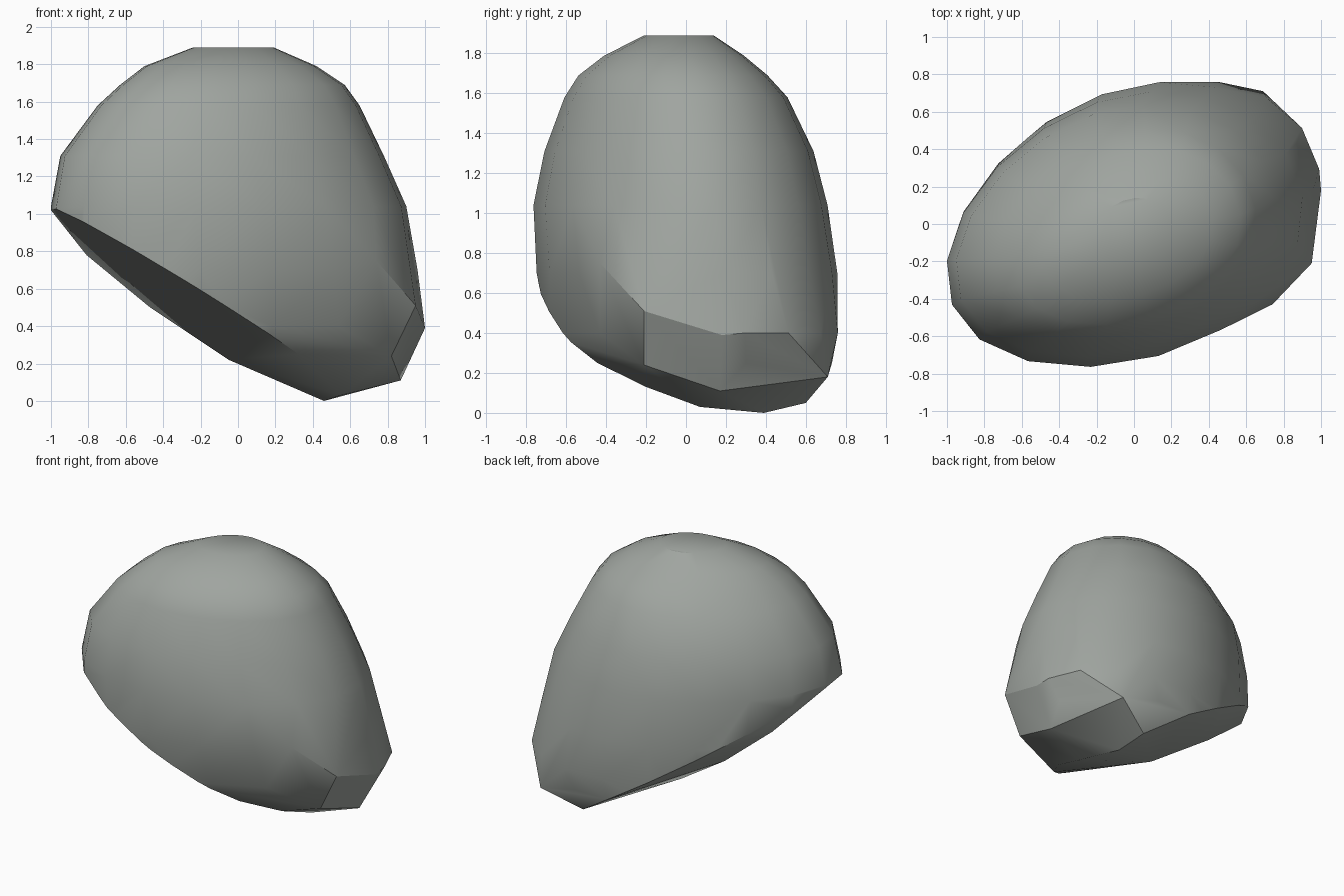
import bpy, bmesh, math
from mathutils import Vector

cube = bpy.data.objects.get("Cube")
if cube:
    bpy.data.objects.remove(cube, do_unlink=True)

# Stone colour
stone = bpy.data.materials.new("grey_stone")
stone.use_nodes = True
colour = (0.35, 0.375, 0.35, 1)
stone.diffuse_color = colour
bsdf = stone.node_tree.nodes["Principled BSDF"]
bsdf.inputs["Base Color"].default_value = colour
bsdf.inputs["Roughness"].default_value = 0.9

# Level sections: height, x range, y range and skew of an egg-shaped ring
SECTIONS = [
    (1.89, -.24, .19, -.21, .14, .25),
    (1.79, -.50, .42, -.41, .29, .25),
    (1.69, -.63, .57, -.54, .41, .25),
    (1.58, -.75, .65, -.61, .51, .24),
    (1.31, -.95, .78, -.71, .64, .23),
    (1.04, -1.0, .90, -.765, .71, .23),
    (0.70, -1.0, .96, -.75, .76, .25),
    (0.40, -1.0, .99, -.70, .77, .36),
    (0.25, -.95, .90, -.62, .74, .36),
]
SIDES = 18
EGG = 0.1

# Chipped facet on the +x side, with the corners beside it
CHIP = [(.95, -.21, .51), (1, .18, .39), (.87, .17, .11), (.82, -.21, .24),
        (.74, -.43, .75), (.69, .71, .18)]

# Shallow bulge of the underside
BELLY = [(.46, .39, 0), (.42, .6, .05), (.55, .07, .03), (.5, -.2, .13),
         (-.05, .12, .22), (-.47, .22, .5), (-.81, .15, .78)]


def section_points(z, x0, x1, y0, y1, skew):
    for i in range(SIDES):
        t = math.tau * i / SIDES
        x = math.cos(t) * (1 - EGG * math.sin(t))
        yield Vector(((x0 + x1) / 2 + (x1 - x0) / 2 * x,
                      (y0 + y1) / 2 + (y1 - y0) / 2 * math.sin(t + skew), z))


def wrap(bm, points):
    """Add points and replace the mesh with the hull of everything."""
    bmesh.ops.delete(bm, geom=bm.faces[:], context='FACES_KEEP_BOUNDARY')
    bmesh.ops.delete(bm, geom=bm.edges[:], context='EDGES_FACES')
    for p in points:
        bm.verts.new(p)
    bmesh.ops.convex_hull(bm, input=bm.verts[:])
    inside = [v for v in bm.verts if not v.link_faces]
    bmesh.ops.delete(bm, geom=inside, context='VERTS')


# Boulder body: hull around the sections
bm = bmesh.new()
for p in [p for s in SECTIONS for p in section_points(*s)]:
    bm.verts.new(p)
bmesh.ops.convex_hull(bm, input=bm.verts[:])

# Slanted cut gives the lower rim
bmesh.ops.bisect_plane(bm, geom=bm.verts[:] + bm.edges[:] + bm.faces[:],
                       plane_co=(0, 0, .40), plane_no=(-.6, -.1, -1),
                       clear_outer=True)
corners = [v.co.copy() for v in bm.verts if v.link_faces]
bm.free()

# Final hull with the chip and the underside
bm = bmesh.new()
for p in corners + CHIP + BELLY:
    bm.verts.new(p)
bmesh.ops.convex_hull(bm, input=bm.verts[:])
inside = [v for v in bm.verts if not v.link_faces]
bmesh.ops.delete(bm, geom=inside, context='VERTS')
bmesh.ops.remove_doubles(bm, verts=bm.verts[:], dist=.015)
bmesh.ops.recalc_face_normals(bm, faces=bm.faces[:])

mesh = bpy.data.meshes.new("boulder")
bm.to_mesh(mesh)
bm.free()
mesh.materials.append(stone)
boulder = bpy.data.objects.new("boulder", mesh)
bpy.context.collection.objects.link(boulder)
bpy.ops.object.select_all(action='DESELECT')
boulder.select_set(True)
bpy.context.view_layer.objects.active = boulder
bpy.ops.object.shade_smooth_by_angle(angle=math.radians(32))
